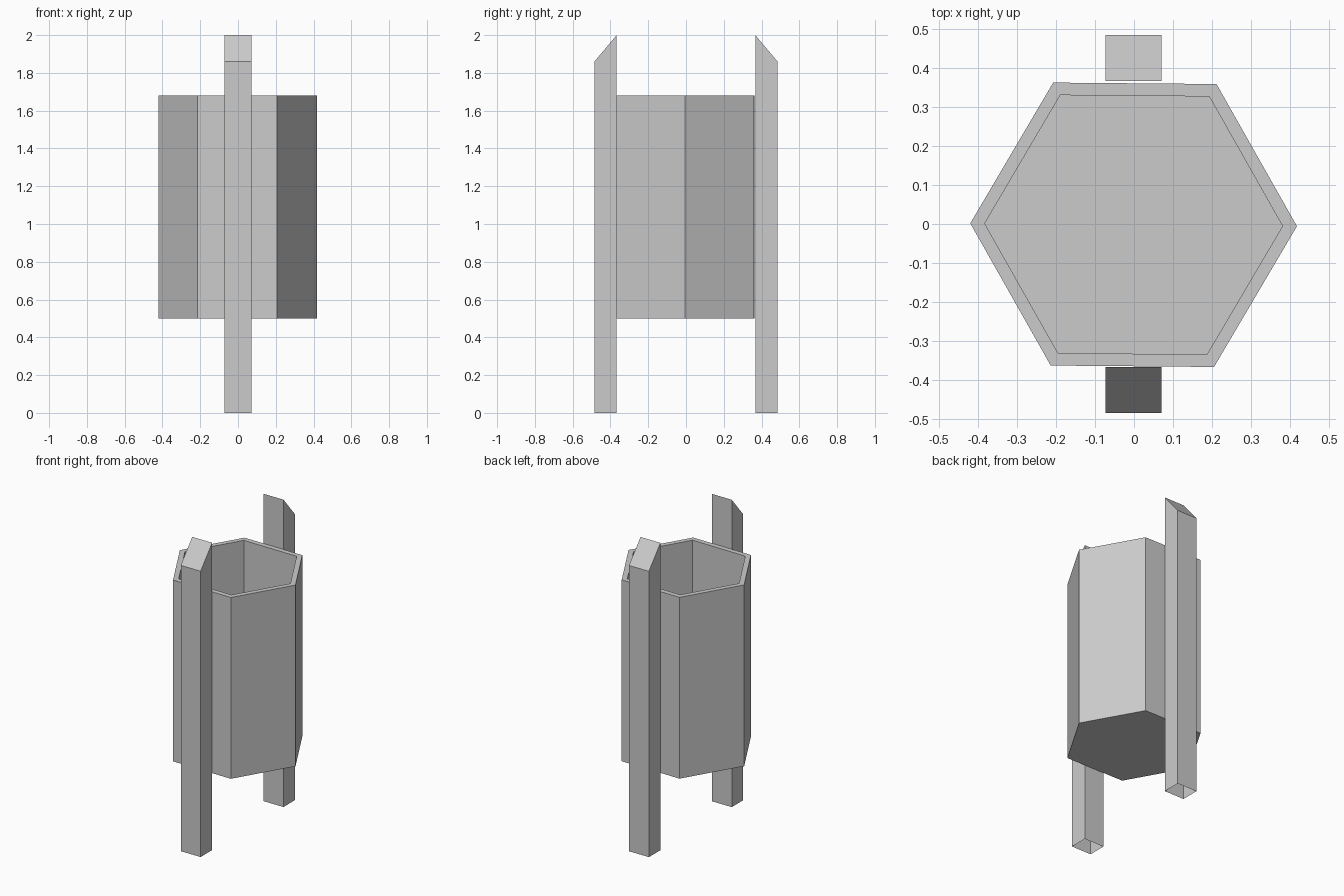
import bpy, bmesh, math

if "Cube" in bpy.data.objects:
    bpy.data.objects.remove(bpy.data.objects["Cube"])


def finish(name, bm):
    bmesh.ops.recalc_face_normals(bm, faces=bm.faces)
    mesh = bpy.data.meshes.new(name)
    bm.to_mesh(mesh)
    bm.free()
    obj = bpy.data.objects.new(name, mesh)
    bpy.context.collection.objects.link(obj)
    return obj


def hex_ring(bm, radius, z, cx=-0.001, cy=-0.002, turn=math.radians(-0.5)):
    return [bm.verts.new((cx + radius * math.cos(turn + i * math.pi / 3),
                          cy + radius * math.sin(turn + i * math.pi / 3), z))
            for i in range(6)]


# Hexagonal bin: outer wall, flat rim, inner wall, floor
bm = bmesh.new()
rings = [hex_ring(bm, r, z) for r, z in
         ((0.419, 0.50), (0.419, 1.68), (0.382, 1.68), (0.382, 0.535))]
for a, b in zip(rings, rings[1:]):
    for i in range(6):
        j = (i + 1) % 6
        bm.faces.new((a[i], a[j], b[j], b[i]))
bm.faces.new(rings[0])
bm.faces.new(rings[-1])
finish("hex_bin", bm)


# Square posts with slanted tops, high edge inward, open at the foot
def post(name, side):
    inner, outer = 0.367 * side, 0.485 * side
    bm = bmesh.new()
    plan = ((-0.0725, inner, 2.0), (0.0705, inner, 2.0),
            (0.0705, outer, 1.86), (-0.0725, outer, 1.86))
    low = [bm.verts.new((x, y, 0)) for x, y, z in plan]
    top = [bm.verts.new(p) for p in plan]
    for i in range(4):
        j = (i + 1) % 4
        bm.faces.new((low[i], low[j], top[j], top[i]))
    cap = bm.faces.new(top)
    # Point the open shell's faces outward
    bm.normal_update()
    if cap.normal.z < 0:
        bmesh.ops.reverse_faces(bm, faces=bm.faces)
    finish(name, bm)


post("front_post", -1)
post("back_post", 1)
